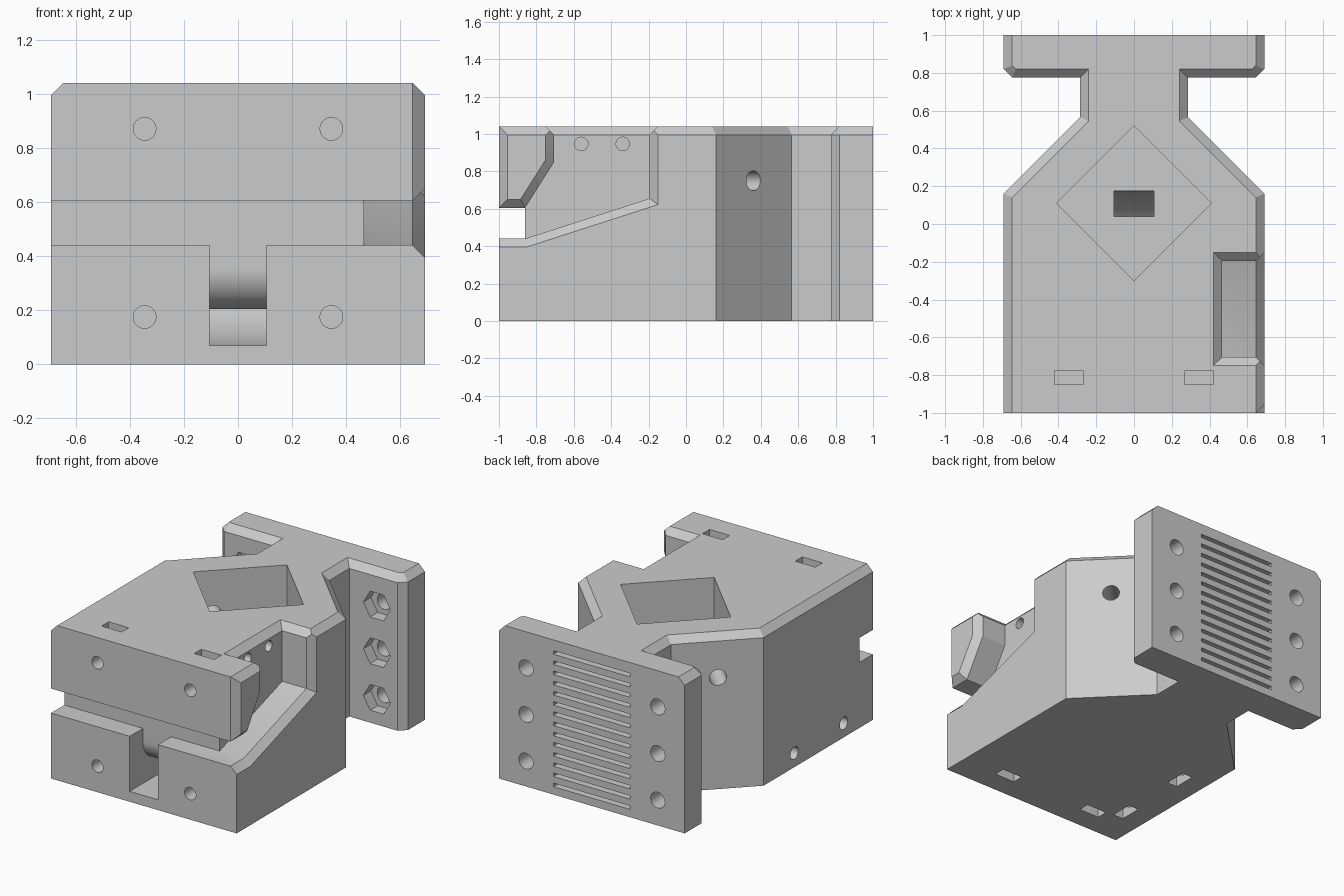
import bpy, bmesh, math
from mathutils import Vector

if "Cube" in bpy.data.objects:
    bpy.data.objects.remove(bpy.data.objects["Cube"])

C = 0.045          # chamfer size
HW, H = 0.69, 1.04  # half width, height

grey = bpy.data.materials.new("grey_plastic")
grey.diffuse_color = (0.6, 0.6, 0.6, 1)
grey.use_nodes = True
grey.node_tree.nodes["Principled BSDF"].inputs["Base Color"].default_value = grey.diffuse_color


def loft(name, rings):
    """Closed solid through a list of matching 3D rings."""
    bm = bmesh.new()
    vs = [[bm.verts.new(p) for p in r] for r in rings]
    n = len(rings[0])
    for a, b in zip(vs, vs[1:]):
        for i in range(n):
            j = (i + 1) % n
            bm.faces.new((a[i], a[j], b[j], b[i]))
    bm.faces.new(vs[0][::-1])
    bm.faces.new(vs[-1])
    bmesh.ops.recalc_face_normals(bm, faces=bm.faces)
    me = bpy.data.meshes.new(name)
    bm.to_mesh(me)
    bm.free()
    ob = bpy.data.objects.new(name, me)
    bpy.context.collection.objects.link(ob)
    me.materials.append(grey)
    return ob


def cut(rings):
    """Subtract a lofted solid from the body."""
    cutter = loft("cutter", rings)
    cutter.hide_render = True
    m = body.modifiers.new("cut", 'BOOLEAN')
    m.operation, m.solver, m.object = 'DIFFERENCE', 'EXACT', cutter
    bpy.context.view_layer.objects.active = body
    bpy.ops.object.modifier_apply(modifier=m.name)
    bpy.data.objects.remove(cutter)


def cut_box(x0, x1, y0, y1, z0, z1):
    cut([[(x0, y0, z), (x1, y0, z), (x1, y1, z), (x0, y1, z)] for z in (z0, z1)])


def cut_rod(a, b, r, sides=24):
    """Round (or hexagonal) hole from a to b."""
    a, b = Vector(a), Vector(b)
    u = (b - a).cross(Vector((0, 0, 1))).normalized()
    w = Vector((0, 0, 1))
    ang = [2 * math.pi * i / sides for i in range(sides)]
    cut([[p + u * (r * math.cos(t)) + w * (r * math.sin(t)) for t in ang] for p in (a, b)])


def arc(cy, cz, r, d0, d1, n=16):
    return [(cy + r * math.cos(math.radians(d0 + (d1 - d0) * i / n)),
             cz + r * math.sin(math.radians(d0 + (d1 - d0) * i / n))) for i in range(n + 1)]


# Main body: waisted outline with a chamfered top, joined to the back plate
low = [(0.69, -1), (0.69, 0.16), (0.285, 0.565), (0.285, 0.775),
       (0.645, 0.775), (0.69, 0.82), (0.69, 1)]
top = [(0.645, -1), (0.645, 0.141), (0.24, 0.546), (0.24, 0.82),
       (0.626, 0.82), (0.645, 0.839), (0.645, 1)]


def outline(half, z):
    return [(x, y, z) for x, y in half] + [(-x, y, z) for x, y in half[::-1]]


body = loft("mount_body", [outline(low, 0), outline(low, H - C), outline(top, H)])

# Front slot running across the whole width
cut_box(-0.8, 0.8, -1.1, -0.86, 0.44, 0.605)

# Side recess with a sloping floor, and its chamfered rim
inner = [(-1.1, 0.44), (-0.86, 0.44), (-0.195, 0.655), (-0.195, 1.2),
         (-0.705, 1.2), (-0.705, 0.85), (-0.86, 0.605), (-1.1, 0.605)]
outer = [(-1.1, 0.395), (-0.853, 0.395), (-0.15, 0.622), (-0.15, 1.2),
         (-0.75, 1.2), (-0.75, 0.863), (-0.885, 0.65), (-1.1, 0.65)]
cut([[(x, y, z) for y, z in inner] for x in (0.465, 0.8)])
cut([[(0.645 + C * k, a[0] + k * (b[0] - a[0]), a[1] + k * (b[1] - a[1]))
      for a, b in zip(inner, outer)] for k in (-1, 2)])
cut([[(0.465 - C * k, -0.705 - C * k, H - C + C * k), (0.8, -0.705 - C * k, H - C + C * k),
      (0.8, -0.195 + C * k, H - C + C * k), (0.465 - C * k, -0.195 + C * k, H - C + C * k)]
     for k in (-1, 2)])
# Chamfered front corner of the upper block
cut([[(0.6, -1.045, z), (0.8, -1.1, z), (0.735, -0.91, z)] for z in (0.52, 1.1)])

# Diamond pocket in the top
cut([[(0.41, 0.11, z), (0, 0.52, z), (-0.41, 0.11, z), (0, -0.30, z)] for z in (0.5, 1.1)])

# Curved duct from the pocket to the front
duct = ([(-1.1, 0.07)] + arc(-0.26, 0.505, 0.435, -90, 0) + [(0.175, 0.56), (0.04, 0.56)]
        + arc(-0.26, 0.505, 0.30, 0, -90) + arc(-0.71, 0.355, 0.15, 270, 180)
        + [(-0.86, 0.5), (-1.1, 0.5)])
cut([[(x, y, z) for y, z in duct] for x in (-0.105, 0.105)])

for s in (-1, 1):
    # Front screw holes with nut slots above and below
    for z in (0.175, 0.87):
        cut_rod((s * 0.345, -1.1, z), (s * 0.345, -0.68, z), 0.042)
    for z0, z1 in ((-0.1, 0.25), (0.79, 1.1)):
        cut_box(s * 0.345 - 0.075, s * 0.345 + 0.075, -0.85, -0.775, z0, z1)
    # Angled holes through the slanted walls into the pocket
    cut_rod((s * 0.6, 0.47, 0.75), (s * 0.27, 0.14, 0.75), 0.053)
    # Back plate bolt holes with hexagonal nut pockets
    for z in (0.17, 0.483, 0.797):
        cut_rod((s * 0.49, 0.7, z), (s * 0.49, 1.1, z), 0.053)
        cut_rod((s * 0.49, 0.7, z), (s * 0.49, 0.855, z), 0.1, 6)

# Left side screw holes with nut slots from below
for y in (-0.69, -0.165):
    cut_rod((-0.8, y, 0.095), (-0.38, y, 0.095), 0.042)
    cut_box(-0.55, -0.475, y - 0.075, y + 0.075, -0.1, 0.17)

# Holes in the recess wall
for y in (-0.56, -0.338):
    cut_rod((0.6, y, 0.947), (0.2, y, 0.947), 0.036)

# Cooling grooves in the back plate
for i in range(14):
    z = 0.065 + 0.0685 * i
    cut_box(-0.285, 0.285, 0.92, 1.1, z - 0.012, z + 0.012)

bpy.ops.object.select_all(action='DESELECT')
body.select_set(True)
bpy.context.view_layer.objects.active = body
bpy.ops.object.shade_smooth_by_angle(angle=math.radians(25))
